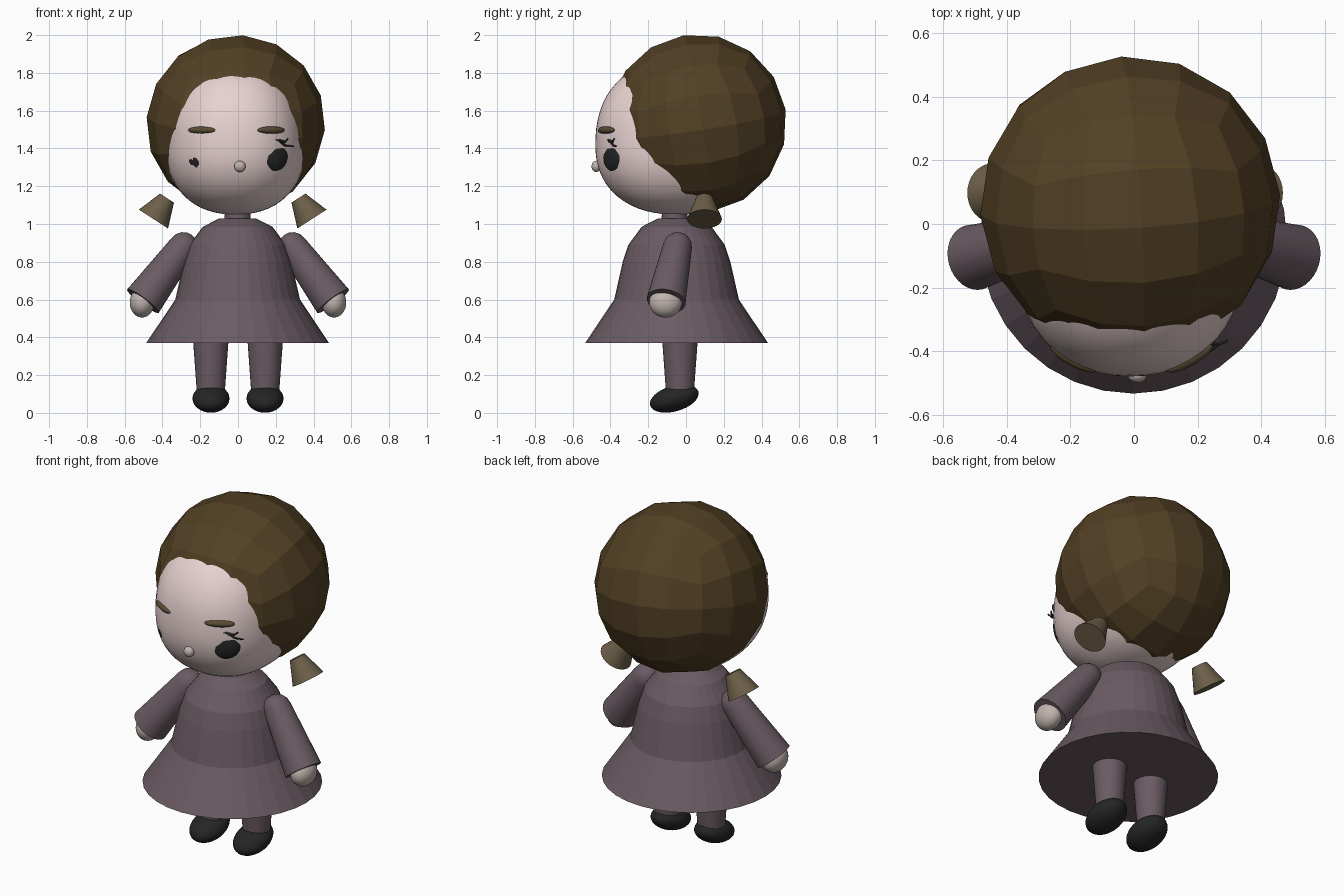
import bpy, bmesh
from math import sin, cos, tan, pi, radians
from mathutils import Vector, Euler

old = bpy.data.objects.get("Cube")
if old:
    bpy.data.objects.remove(old)


def material(name, *rgb):
    col = [((c / 255 + 0.055) / 1.055) ** 2.4 for c in rgb] + [1]
    m = bpy.data.materials.new(name)
    m.use_nodes = True
    m.diffuse_color = col
    m.node_tree.nodes["Principled BSDF"].inputs["Base Color"].default_value = col
    return m


HAIR = material("brown hair", 82, 64, 36)
TUFT = material("light brown hair", 108, 95, 72)
BROW = material("eyebrow brown", 88, 76, 52)
SKIN = material("pink skin", 232, 211, 209)
HAND = material("pale skin", 192, 180, 174)
CLOTH = material("mauve cloth", 106, 91, 99)
BLACK = material("black", 36, 37, 37)


def finish(bm, name, mat, smooth, loc=(0, 0, 0), rot=(0, 0, 0)):
    """Turn a bmesh into a placed object."""
    bmesh.ops.recalc_face_normals(bm, faces=bm.faces)
    me = bpy.data.meshes.new(name)
    bm.to_mesh(me)
    bm.free()
    me.materials.append(mat)
    ob = bpy.data.objects.new(name, me)
    ob.location = loc
    ob.rotation_euler = rot
    bpy.context.collection.objects.link(ob)
    if smooth:
        bpy.ops.object.select_all(action='DESELECT')
        ob.select_set(True)
        bpy.context.view_layer.objects.active = ob
        bpy.ops.object.shade_smooth_by_angle(angle=radians(40))
    return ob


def ellipsoid(name, mat, loc, size, rot=(0, 0, 0)):
    bm = bmesh.new()
    bmesh.ops.create_uvsphere(bm, u_segments=32, v_segments=16, radius=1)
    bmesh.ops.scale(bm, vec=size, verts=bm.verts)
    return finish(bm, name, mat, True, loc, rot)


def lathe(name, mat, profile, start, axis=(0, 0, 1), n=32, smooth=False):
    """Spin (radius, height) points round an axis, with closed ends."""
    bm = bmesh.new()
    rings = [[bm.verts.new((r * cos(2 * pi * i / n), r * sin(2 * pi * i / n), h))
              for i in range(n)] for r, h in profile]
    for a, b in zip(rings, rings[1:]):
        for i in range(n):
            j = (i + 1) % n
            bm.faces.new((a[i], a[j], b[j], b[i]))
    bm.faces.new(rings[0])
    bm.faces.new(rings[-1])
    rot = Vector(axis).to_track_quat('Z', 'Y').to_euler()
    return finish(bm, name, mat, smooth, start, rot)


# Head: a slightly boxy ball, taller above the cheeks than below
bm = bmesh.new()
bmesh.ops.create_uvsphere(bm, u_segments=48, v_segments=32, radius=1)
for v in bm.verts:
    p = 2.25
    k = sum(abs(c) ** p for c in v.co) ** (-1 / p)
    x, y, z = v.co * k
    v.co = (x * 0.37, y * 0.43, z * (0.45 if z > 0 else 0.37))
finish(bm, "head", SKIN, True, (-0.013, -0.05, 1.42))

# Hair: a faceted ball made from a gridded cube
bm = bmesh.new()
bmesh.ops.create_cube(bm, size=2)
bmesh.ops.subdivide_edges(bm, edges=bm.edges[:], cuts=3, use_grid_fill=True)
for v in bm.verts:
    v.co = Vector([tan(c * pi / 4) for c in v.co]).normalized() * 0.474
finish(bm, "hair", HAIR, False, (-0.012, 0.06, 1.532),
       Euler((radians(9), radians(4), radians(4))))

# Dress and neck
lathe("dress", CLOTH, [(0.484, 0.37), (0.33, 0.6), (0.285, 0.8), (0.255, 0.89),
                       (0.185, 0.985), (0.1, 1.028), (0.07, 1.03)], (-0.002, -0.05, 0))
lathe("neck", CLOTH, [(0.07, 1.02), (0.065, 1.1)], (-0.002, -0.06, 0), smooth=True)

for s, side in ((1, "left"), (-1, "right")):
    # Sleeve with rounded shoulder, and hand
    top, cuff = Vector((s * 0.29, -0.045, 0.88)), Vector((s * 0.503, -0.105, 0.592))
    length = (cuff - top).length
    cap = [(0.077 * sin(a), -0.077 * cos(a)) for a in (0.1, 0.4, 0.75, 1.15, 1.57)]
    lathe(side + "_sleeve", CLOTH, cap + [(0.104, length)], top, cuff - top, smooth=True)
    ellipsoid(side + "_hand", HAND, (s * 0.508, -0.108, 0.585), (0.065, 0.087, 0.08))

    # Leg and shoe
    lathe(side + "_leg", CLOTH, [(0.072, 0.08), (0.095, 0.4)],
          (s * 0.144, -0.032, 0), smooth=True)
    ellipsoid(side + "_shoe", BLACK, (s * 0.143, -0.062, 0.076),
              (0.098, 0.133, 0.068), (radians(16), 0, 0))

    # Eye and eyebrow, turned to follow the face
    ellipsoid(side + "_eye", BLACK, (s * 0.193 - 0.007, -0.385, 1.363),
              (0.09, 0.038, 0.088), (0, 0, s * radians(32)))
    ellipsoid(side + "_eyebrow", BROW, (s * 0.183 - 0.008, -0.422, 1.497),
              (0.082, 0.025, 0.02), (0, 0, s * radians(29)))

    # Flared hair tuft
    lathe(side + "_hair_tuft", TUFT, [(0.044, 0), (0.092, 0.132)],
          (s * 0.348 - 0.028, 0.098, 1.137), (s * 0.071, 0, -0.11), smooth=True)

# Nose
ellipsoid("nose", HAND, (0.01, -0.475, 1.305), (0.03, 0.025, 0.03))

# Eyelash flick at the outer corner of the left eye
lash = bpy.data.curves.new("left_eyelash", 'CURVE')
lash.dimensions = '3D'
lash.bevel_depth = 0.009
lash.bevel_resolution = 2
lash.use_fill_caps = True
for path in ([(0.16, -0.43, 1.445), (0.21, -0.405, 1.445), (0.25, -0.385, 1.415), (0.295, -0.368, 1.412)],
             [(0.22, -0.405, 1.44), (0.25, -0.39, 1.435), (0.265, -0.38, 1.452)]):
    sp = lash.splines.new('POLY')
    sp.points.add(len(path) - 1)
    for i, (pt, co) in enumerate(zip(sp.points, path)):
        pt.co = (*co, 1)
        pt.radius = 1 - 0.6 * i / (len(path) - 1)
lash.materials.append(BLACK)
bpy.context.collection.objects.link(bpy.data.objects.new("left_eyelash", lash))
